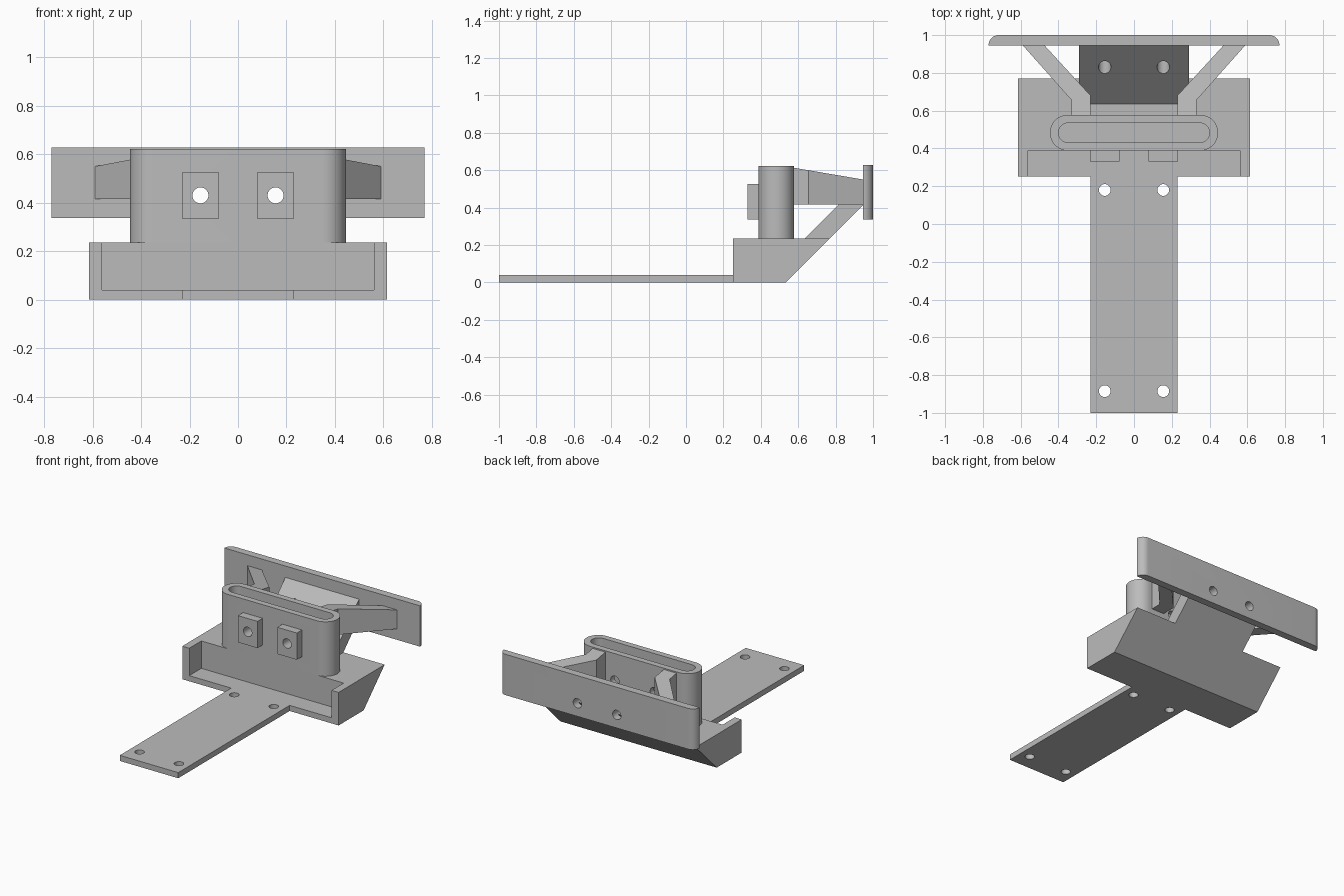
import bpy, bmesh, math
from mathutils import Vector

cube = bpy.data.objects.get("Cube")
if cube:
    bpy.data.objects.remove(cube, do_unlink=True)

grey = bpy.data.materials.new("plain grey")
grey.use_nodes = True
colour = (0.5, 0.5, 0.5, 1)
grey.diffuse_color = colour
grey.node_tree.nodes["Principled BSDF"].inputs["Base Color"].default_value = colour


def prism(name, outline, axis, lo, hi):
    """Extrude a 2D outline along x (outline is y, z), y (x, z) or z (x, y)."""
    bm = bmesh.new()
    place = {"x": lambda a, b: (lo, a, b),
             "y": lambda a, b: (a, lo, b),
             "z": lambda a, b: (a, b, lo)}[axis]
    face = bm.faces.new([bm.verts.new(place(a, b)) for a, b in outline])
    step = Vector([(hi - lo) * (axis == c) for c in "xyz"])
    grown = bmesh.ops.extrude_face_region(bm, geom=[face])["geom"]
    bmesh.ops.translate(bm, vec=step, verts=[v for v in grown if isinstance(v, bmesh.types.BMVert)])
    bmesh.ops.recalc_face_normals(bm, faces=bm.faces[:])
    mesh = bpy.data.meshes.new(name)
    bm.to_mesh(mesh)
    bm.free()
    mesh.materials.append(grey)
    ob = bpy.data.objects.new(name, mesh)
    bpy.context.collection.objects.link(ob)
    return ob


def rect(a0, a1, b0, b1):
    return [(a0, b0), (a1, b0), (a1, b1), (a0, b1)]


def arc(cx, cy, r, start, end, n):
    angles = [math.radians(start + (end - start) * i / n) for i in range(n + 1)]
    return [(cx + r * math.cos(t), cy + r * math.sin(t)) for t in angles]


def circle(cx, cy, r, n=32):
    return arc(cx, cy, r, 0, 360, n)[:-1]


def stadium(half, cy, r):
    return arc(half - r, cy, r, -90, 90, 24) + arc(r - half, cy, r, 90, 270, 24)


def select_only(ob):
    bpy.ops.object.select_all(action="DESELECT")
    ob.select_set(True)
    bpy.context.view_layer.objects.active = ob


def cut(ob, *cutters):
    """Subtract each cutter from the part, then discard the cutter."""
    select_only(ob)
    for c in cutters:
        mod = ob.modifiers.new("cut", "BOOLEAN")
        mod.operation, mod.solver, mod.object = "DIFFERENCE", "EXACT", c
        bpy.ops.object.modifier_apply(modifier=mod.name)
        bpy.data.objects.remove(c, do_unlink=True)


def bolt_holes():
    return [prism("hole_cutter", circle(x, 0.43, 0.033), "y", 0.2, 1.2) for x in (-0.155, 0.155)]


parts = []

# Flat mounting strip with four screw holes
strip = prism("mounting_strip", rect(-0.23, 0.23, -1, 0.252), "z", 0, 0.04)
cut(strip, *[prism("hole_cutter", circle(x, y, 0.031), "z", -0.1, 0.1)
             for x in (-0.155, 0.155) for y in (0.18, -0.885)])

# Base block with sloped rear and open front recess
base = prism("base_block", [(0.252, 0), (0.533, 0), (0.77, 0.235), (0.252, 0.235)], "x", -0.615, 0.615)
cut(base, prism("recess_cutter", rect(-0.56, 0.56, 0.1, 0.388), "z", 0.04, 0.5))

# Rounded sleeve with a slot in its top
sleeve = prism("sleeve", stadium(0.445, 0.483, 0.095), "z", 0.235, 0.622)
cut(sleeve, prism("slot_cutter", stadium(0.4, 0.483, 0.052), "z", 0.24, 0.8), *bolt_holes())

# Angled brace carrying the rear plate
brace = prism("rear_brace", [(0.635, 0.235), (0.77, 0.235), (0.946, 0.411), (0.946, 0.546)], "x", -0.29, 0.29)
cut(brace, *bolt_holes())

# Rear plate with rounded back corners
plate = prism("rear_plate", [(-0.77, 0.946), (0.77, 0.946)] + arc(0.716, 0.946, 0.054, 0, 90, 12)[1:]
              + arc(-0.716, 0.946, 0.054, 90, 180, 12)[:-1], "z", 0.337, 0.627)
cut(plate, *bolt_holes())
parts += [strip, base, sleeve, brace, plate]

for side, s in (("left", 1), ("right", -1)):
    # Square boss around each bolt hole
    boss = prism(side + "_boss", rect(s * 0.155 - 0.077, s * 0.155 + 0.077, 0.333, 0.389), "y", 0, 1)
    bpy.data.objects.remove(boss, do_unlink=True)
    boss = prism(side + "_boss", rect(s * 0.155 - 0.077, s * 0.155 + 0.077, 0.335, 0.525), "y", 0.33, 0.389)
    cut(boss, prism("hole_cutter", circle(s * 0.155, 0.43, 0.033), "y", 0.2, 0.6))

    # Bent arm whose top tapers down towards the plate
    arm = prism(side + "_arm", [(s * x, y) for x, y in (
        (0.23, 0.575), (0.33, 0.575), (0.33, 0.655), (0.59, 0.947), (0.475, 0.947), (0.23, 0.68))],
        "z", 0.415, 0.6)
    for v in arm.data.vertices:
        if v.co.z > 0.5:
            v.co.z = 0.613 - (v.co.y - 0.575) * 0.17
    parts += [boss, arm]

for ob in parts:
    select_only(ob)
    bpy.ops.object.shade_smooth_by_angle(angle=math.radians(30))
